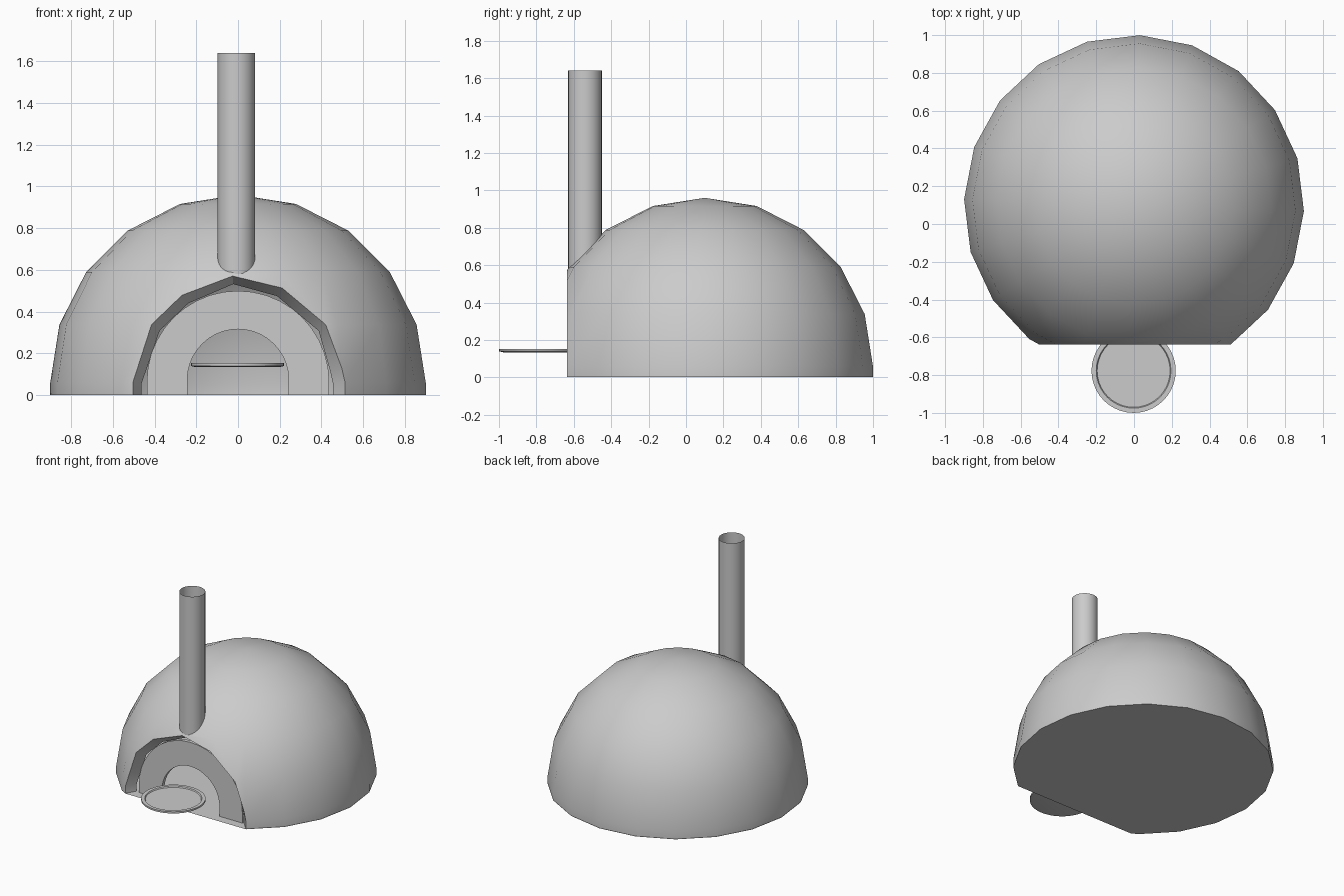
import bpy, bmesh
from math import sin, cos, pi, radians
from mathutils import Matrix, Vector

cube = bpy.data.objects.get("Cube")
if cube:
    bpy.data.objects.remove(cube, do_unlink=True)

clay = bpy.data.materials.new("clay_grey")
clay.use_nodes = True
clay.diffuse_color = (0.6, 0.6, 0.6, 1)
clay.node_tree.nodes["Principled BSDF"].inputs["Base Color"].default_value = (0.6, 0.6, 0.6, 1)

SEG, RADIUS, BASE, CENTRE_Y, FRONT = 20, 0.9, 0.06, 0.1, -0.637


def finish(name, bm, shell=0):
    """Turn a bmesh into a shaded object, optionally thickened inwards."""
    mesh = bpy.data.meshes.new(name)
    bmesh.ops.recalc_face_normals(bm, faces=bm.faces)
    bm.to_mesh(mesh)
    bm.free()
    obj = bpy.data.objects.new(name, mesh)
    bpy.context.collection.objects.link(obj)
    mesh.materials.append(clay)
    bpy.ops.object.select_all(action="DESELECT")
    obj.select_set(True)
    bpy.context.view_layer.objects.active = obj
    if shell:
        mod = obj.modifiers.new("shell", "SOLIDIFY")
        mod.thickness, mod.offset = shell, -1
        bpy.ops.object.modifier_apply(modifier=mod.name)
    bpy.ops.object.shade_smooth_by_angle(angle=radians(30))
    return obj


def lathe(profile, segments, centre, turn=0):
    """Revolve (radius, z) points about a vertical axis."""
    bm = bmesh.new()
    start = Matrix.Rotation(turn, 3, "Z")
    verts = [bm.verts.new(start @ Vector((r, 0, z))) for r, z in profile]
    edges = [bm.edges.new(pair) for pair in zip(verts, verts[1:])]
    bmesh.ops.spin(bm, geom=verts + edges, cent=(0, 0, 0), axis=(0, 0, 1),
                   angle=2 * pi, steps=segments)
    bmesh.ops.remove_doubles(bm, verts=bm.verts, dist=0.0005)
    bmesh.ops.translate(bm, verts=bm.verts, vec=(*centre, 0))
    return bm


def cut_front(bm):
    bmesh.ops.bisect_plane(bm, geom=bm.verts[:] + bm.edges[:] + bm.faces[:],
                           plane_co=(0, FRONT, 0), plane_no=(0, -1, 0), clear_outer=True)
    return bm


# Hollow dome with a short upright foot, sliced flat at the front
turn = radians(-2)
rings = [radians(18 * i) for i in range(6)]
profile = [(RADIUS, 0.002)] + [(RADIUS * cos(a), BASE + RADIUS * sin(a)) for a in rings]
finish("dome_shell", cut_front(lathe(profile, SEG, (0, CENTRE_Y), turn)), shell=0.085)

# Floor under the dome
finish("oven_floor", cut_front(lathe([(RADIUS, 0), (0, 0)], SEG, (0, CENTRE_Y), turn)))


# Arched front wall with the mouth opening
def arch(radius, height, steps=20):
    curve = [(radius * cos(pi * i / steps), height + radius * sin(pi * i / steps))
             for i in range(steps + 1)]
    return [(radius, 0.001)] + curve + [(-radius, 0.001)]


bm = bmesh.new()
outer, inner = ([bm.verts.new((x, -0.57, z)) for x, z in arch(r, h)]
                for r, h in ((0.437, 0.063), (0.243, 0.073)))
wall = [bm.faces.new((outer[i], outer[i + 1], inner[i + 1], inner[i]))
        for i in range(len(outer) - 1)]
extruded = bmesh.ops.extrude_face_region(bm, geom=wall, use_keep_orig=True)["geom"]
bmesh.ops.translate(bm, vec=(0, 0.03, 0),
                    verts=[v for v in extruded if isinstance(v, bmesh.types.BMVert)])
finish("front_wall", bm)

# Open chimney pipe rising from the front of the dome
finish("chimney", lathe([(0.09, 0.57), (0.09, 1.64)], 32, (-0.008, -0.54)))

# Round tray with a raised rim, resting in the mouth
tray = [(0, 0.134), (0.2, 0.134), (0.223, 0.14), (0.223, 0.153),
        (0.198, 0.153), (0.193, 0.145), (0, 0.145)]
finish("tray", lathe(tray, 40, (-0.002, -0.777)))
